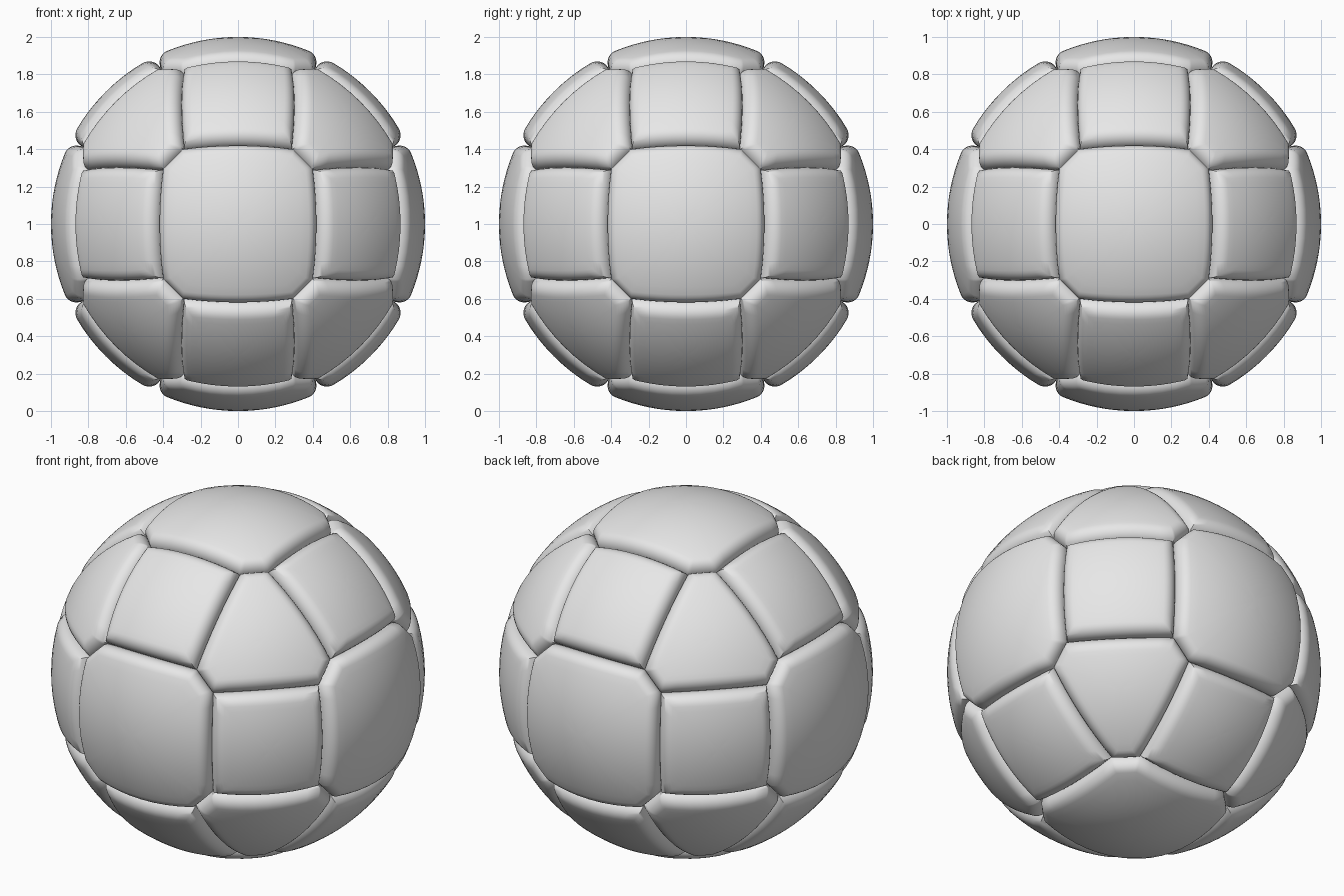
import bpy, bmesh, math
from itertools import permutations, product
from mathutils import Vector

cube = bpy.data.objects.get("Cube")
if cube:
    bpy.data.objects.remove(cube)

CORNER = (0.288, 0.397, 0.80)   # one tile corner; its mirrored permutations give all 48
GROOVE, BASE = 0.924, 0.82      # radius at the groove bottom and under the tiles
ROUND = 0.07                    # width of the rounded rim
RIM_STEPS, DOME_STEPS, EDGE_STEPS = 8, 8, 8
CENTRE = Vector((0, 0, 1))

grey = bpy.data.materials.new("light grey")
grey.use_nodes = True
grey.diffuse_color = (0.8, 0.8, 0.8, 1)
grey.node_tree.nodes["Principled BSDF"].inputs["Base Color"].default_value = (0.8, 0.8, 0.8, 1)

signs = list(product((-1, 1), repeat=3))
corners = [Vector(a * s for a, s in zip(p, sg)) for p in permutations(CORNER) for sg in signs]


def outline(axis):
    """Tile corners nearest to the axis, in order around it."""
    top = max(c.dot(axis) for c in corners)
    pts = [c for c in corners if c.dot(axis) > top - 1e-4]
    u = axis.orthogonal().normalized()
    v = axis.cross(u)
    return sorted(pts, key=lambda p: math.atan2(p.dot(v), p.dot(u)))


def inset(poly, axis, width):
    """Move every side of the polygon inwards by the same width."""
    result = []
    for i, p in enumerate(poly):
        before = axis.cross(p - poly[i - 1]).normalized()
        after = axis.cross(poly[(i + 1) % len(poly)] - p).normalized()
        result.append(p + (before + after) * width / (1 + before.dot(after)))
    return result


def make_tile(name, axis):
    poly = outline(axis)
    middle = sum(poly, Vector()) / len(poly)
    bm = bmesh.new()

    def ring(points, radius):
        verts = []
        for i, p in enumerate(points):
            q = points[(i + 1) % len(points)]
            for k in range(EDGE_STEPS):
                d = p.lerp(q, k / EDGE_STEPS).normalized()
                verts.append(bm.verts.new(d * radius))
        return verts

    # Side wall, rounded rim, then the spherical dome
    rings = [ring(poly, BASE)]
    for k in range(RIM_STEPS + 1):
        t = math.pi / 2 * k / RIM_STEPS
        rings.append(ring(inset(poly, axis, ROUND * (1 - math.cos(t))),
                          GROOVE + (1 - GROOVE) * math.sin(t)))
    inner = inset(poly, axis, ROUND)
    for k in range(1, DOME_STEPS):
        rings.append(ring([p.lerp(middle, k / DOME_STEPS) for p in inner], 1))

    for low, high in zip(rings, rings[1:]):
        for i in range(len(low)):
            j = (i + 1) % len(low)
            bm.faces.new((low[i], low[j], high[j], high[i]))
    tip, last = bm.verts.new(axis), rings[-1]
    for i in range(len(last)):
        bm.faces.new((last[i], last[(i + 1) % len(last)], tip))
    bm.faces.new(rings[0][::-1])

    mesh = bpy.data.meshes.new(name)
    bm.to_mesh(mesh)
    bm.free()
    mesh.materials.append(grey)
    obj = bpy.data.objects.new(name, mesh)
    obj.location = CENTRE
    bpy.context.collection.objects.link(obj)
    obj.select_set(True)
    bpy.context.view_layer.objects.active = obj


# Six large octagons, twelve squares between them and eight corner tiles
bpy.ops.object.select_all(action="DESELECT")
kinds = {1: "large_tile", 2: "square_tile", 3: "corner_tile"}
for direction in product((-1, 0, 1), repeat=3):
    count = sum(map(abs, direction))
    if count:
        make_tile(kinds[count], Vector(direction).normalized())
bpy.ops.object.shade_smooth_by_angle(angle=math.radians(50))
